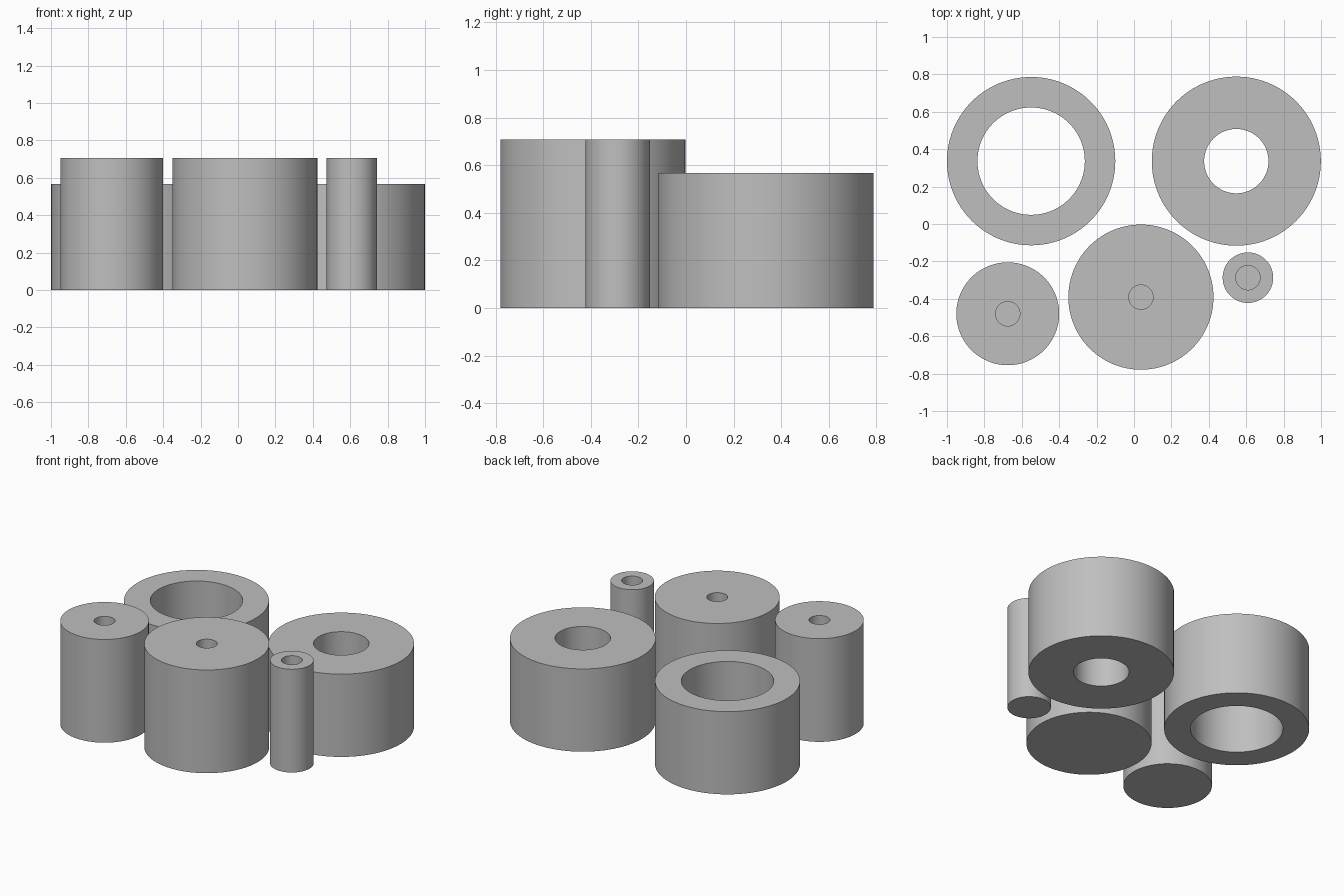
import bpy
import bmesh
import math
from mathutils import Matrix, Vector

cube = bpy.data.objects.get("Cube")
if cube:
    bpy.data.objects.remove(cube, do_unlink=True)

SEGMENTS = 96

# One plain grey for every part
grey = bpy.data.materials.new("plain grey")
grey.use_nodes = True
colour = (0.52, 0.52, 0.52, 1)
grey.diffuse_color = colour
grey.node_tree.nodes["Principled BSDF"].inputs["Base Color"].default_value = colour


def lathe(name, x, y, profile, closed):
    """Revolve a (radius, height) profile around a vertical axis."""
    bm = bmesh.new()
    verts = [bm.verts.new((r, 0, z)) for r, z in profile]
    pairs = list(zip(verts, verts[1:]))
    if closed:
        pairs.append((verts[-1], verts[0]))
    edges = [bm.edges.new(p) for p in pairs]
    bmesh.ops.spin(bm, geom=verts + edges, cent=(0, 0, 0), axis=(0, 0, 1),
                   angle=math.tau, steps=SEGMENTS, use_duplicate=False)
    bmesh.ops.remove_doubles(bm, verts=bm.verts, dist=1e-5)
    bmesh.ops.recalc_face_normals(bm, faces=bm.faces)
    mesh = bpy.data.meshes.new(name)
    bm.to_mesh(mesh)
    bm.free()
    mesh.materials.append(grey)
    obj = bpy.data.objects.new(name, mesh)
    obj.location = (x, y, 0)
    bpy.context.collection.objects.link(obj)
    bpy.ops.object.select_all(action="DESELECT")
    obj.select_set(True)
    bpy.context.view_layer.objects.active = obj
    bpy.ops.object.shade_smooth_by_angle(angle=math.radians(30))


def ring(name, x, y, outer, inner, height):
    lathe(name, x, y, [(inner, 0), (outer, 0), (outer, height), (inner, height)], True)


def bored_cylinder(name, x, y, radius, hole, height, floor):
    lathe(name, x, y, [(0, 0), (radius, 0), (radius, height),
                       (hole, height), (hole, floor), (0, floor)], False)


# Rear rings with through holes
ring("wide_bore_ring", -0.55, 0.336, 0.45, 0.287, 0.567)
ring("narrow_bore_ring", 0.547, 0.336, 0.452, 0.172, 0.567)

# Front cylinders with blind holes in the top
for name, x, y, radius in [("medium_cylinder", -0.675, -0.48, 0.275),
                           ("large_cylinder", 0.037, -0.391, 0.388),
                           ("small_cylinder", 0.609, -0.287, 0.135)]:
    bored_cylinder(name, x, y, radius, 0.065, 0.707, 0.14)
